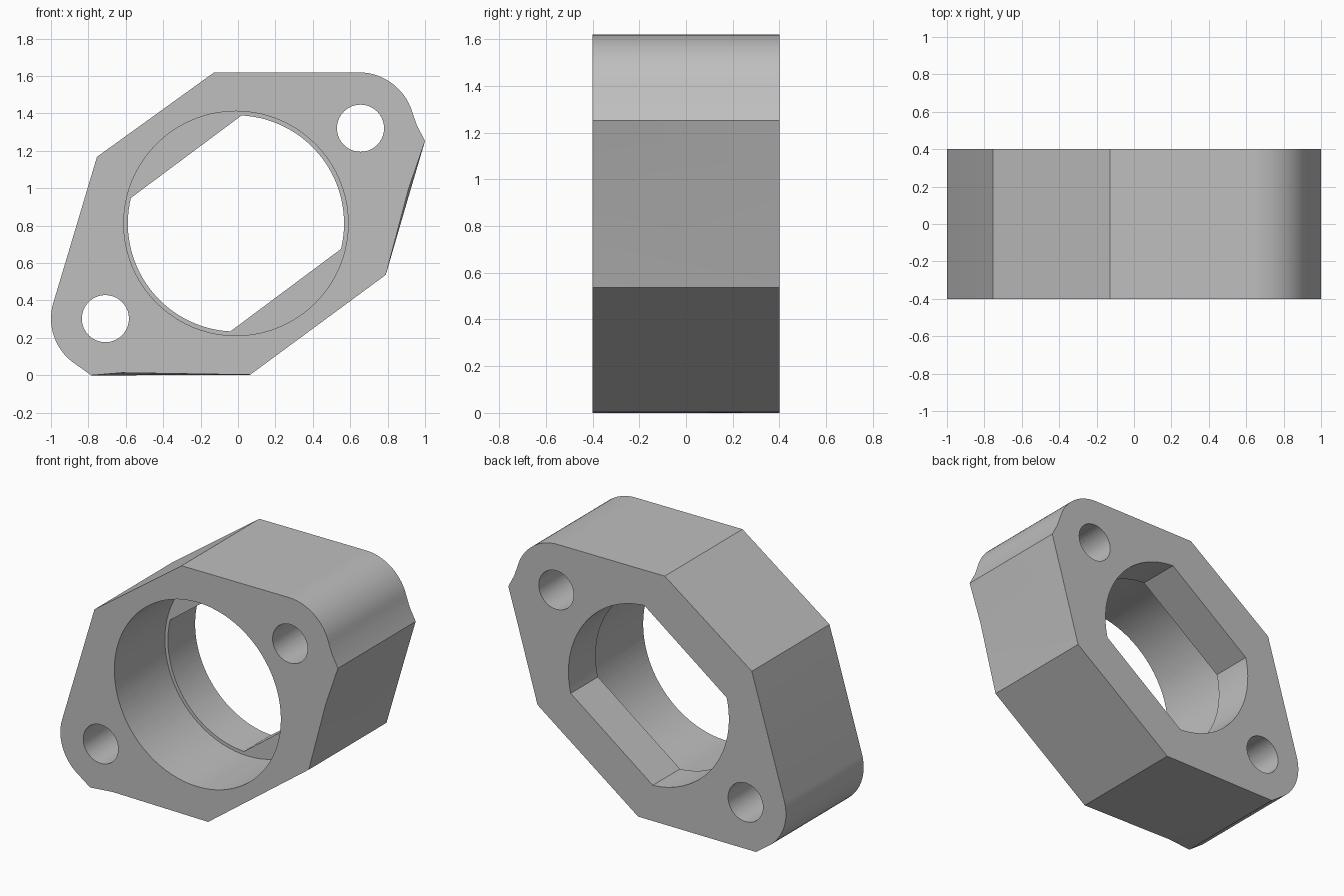
import bpy
import bmesh
import math
from mathutils import Vector

default = bpy.data.objects.get("Cube")
if default:
    bpy.data.objects.remove(default, do_unlink=True)

HALF = 0.4                 # half the body thickness
STEP_Y = 0.12              # depth where the round bore meets the flatted bore
BORE = (-0.011, 0.812)
BOLTS = [(0.655, 1.321), (-0.709, 0.303)]

grey = bpy.data.materials.new("light grey")
grey.use_nodes = True
grey.diffuse_color = (0.52, 0.52, 0.52, 1)
grey.node_tree.nodes["Principled BSDF"].inputs["Base Color"].default_value = (0.52, 0.52, 0.52, 1)


def arc(center, radius, start, end, steps):
    """Points on an arc, angles in degrees."""
    angles = [math.radians(start + (end - start) * i / steps) for i in range(steps + 1)]
    return [(center[0] + radius * math.cos(a), center[1] + radius * math.sin(a)) for a in angles]


def circle(center, radius, steps):
    return arc(center, radius, 0, 360, steps)[:-1]


def prism(name, outline, y0, y1, front_shift=None):
    """Extrude an x-z outline from y0 to y1, optionally nudging front points."""
    shift = front_shift or {}
    bm = bmesh.new()
    front = [bm.verts.new((x + shift.get((x, z), (0, 0))[0], y0, z + shift.get((x, z), (0, 0))[1]))
             for x, z in outline]
    back = [bm.verts.new((x, y1, z)) for x, z in outline]
    bm.faces.new(front)
    bm.faces.new(back[::-1])
    sides = []
    for i in range(len(outline)):
        j = (i + 1) % len(outline)
        sides.append(bm.faces.new((front[i], back[i], back[j], front[j])))
    bmesh.ops.triangulate(bm, faces=sides)
    bmesh.ops.recalc_face_normals(bm, faces=bm.faces)
    mesh = bpy.data.meshes.new(name)
    bm.to_mesh(mesh)
    bm.free()
    mesh.materials.append(grey)
    obj = bpy.data.objects.new(name, mesh)
    bpy.context.collection.objects.link(obj)
    return obj


# Flange body: slanted sides with a rounded lug at each bolt hole
right_mid, base_mid = (0.925, 1.0), (-0.62, 0.0)
outline = [(-0.754, 1.168), (-0.127, 1.62), (0.6, 1.62)]
outline += arc((0.645, 1.32), 0.3, 90, 16, 14)
outline += [(0.957, 1.335), (1.0, 1.253), right_mid, (0.79, 0.537), (0.065, 0.003), base_mid, (-0.785, 0.0)]
outline += arc((-0.709, 0.303), 0.291, 236, 165, 14)
body = prism("flange_body", outline, -HALF, HALF, {right_mid: (-0.012, 0), base_mid: (0, 0.014)})

# Flatted bore: a circle trimmed by two parallel slanted flats
radius, flat = 0.578, 0.445
tilt = math.degrees(math.atan2(0.438, 0.588))
half_angle = math.degrees(math.asin(flat / radius))
flatted = arc(BORE, radius, tilt - half_angle, tilt + half_angle, 32)
flatted += arc(BORE, radius, tilt + 180 - half_angle, tilt + 180 + half_angle, 32)

# Cutters for the bores and bolt holes
cutters = [prism("round_bore_cutter", circle(BORE, 0.6, 80), -HALF - 0.1, STEP_Y),
           prism("flatted_bore_cutter", flatted, 0, HALF + 0.1)]
for spot in BOLTS:
    cutters.append(prism("bolt_hole_cutter", circle(spot, 0.126, 40), -HALF - 0.1, HALF + 0.1))

bpy.context.view_layer.objects.active = body
for cutter in cutters:
    mod = body.modifiers.new("cut", "BOOLEAN")
    mod.operation = "DIFFERENCE"
    mod.solver = "EXACT"
    mod.object = cutter
    bpy.ops.object.modifier_apply(modifier=mod.name)
    bpy.data.objects.remove(cutter, do_unlink=True)

# Smooth the round walls and keep the corners crisp
bpy.ops.object.select_all(action="DESELECT")
body.select_set(True)
bpy.ops.object.shade_smooth_by_angle(angle=math.radians(20))
